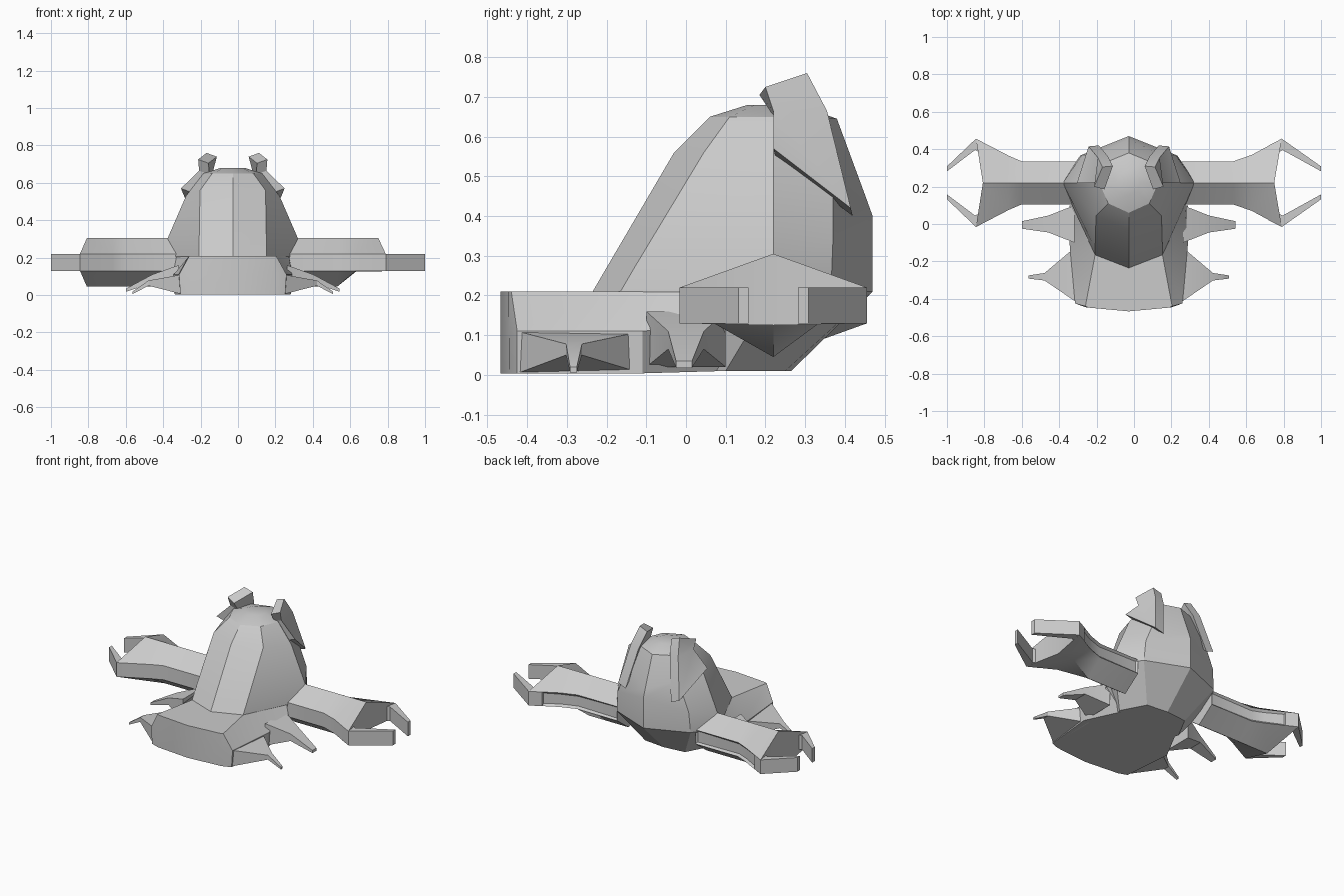
import bpy, bmesh, math

if "Cube" in bpy.data.objects:
    bpy.data.objects.remove(bpy.data.objects["Cube"])

CX = -0.028  # body centreline


def finish(name, bm, angle=25):
    bmesh.ops.recalc_face_normals(bm, faces=bm.faces)
    me = bpy.data.meshes.new(name)
    bm.to_mesh(me)
    bm.free()
    ob = bpy.data.objects.new(name, me)
    bpy.context.collection.objects.link(ob)
    bpy.ops.object.select_all(action='DESELECT')
    ob.select_set(True)
    bpy.context.view_layer.objects.active = ob
    bpy.ops.object.shade_smooth_by_angle(angle=math.radians(angle))
    return ob


def loft(rings):
    """Bridge equal-length closed rings of points and cap both ends."""
    bm = bmesh.new()
    vs = [[bm.verts.new(p) for p in r] for r in rings]
    n = len(vs[0])
    for a, b in zip(vs, vs[1:]):
        for i in range(n):
            j = (i + 1) % n
            bm.faces.new((a[i], a[j], b[j], b[i]))
    for r in (vs[0], vs[-1]):
        if n == 6:  # split along the ridge
            bm.faces.new((r[0], r[1], r[2], r[3]))
            bm.faces.new((r[3], r[4], r[5], r[0]))
        else:
            bm.faces.new(r)
    return bm


def both_sides(half):
    """Half outline (front to back, as offsets) -> closed ring about CX."""
    right = [(CX + d, y, z) for d, y, z in half]
    left = [(CX - d, y, z) for d, y, z in reversed(half) if d > 0]
    return right + left


# domed body, eight sided
body = [
    [(0, -0.15, .01), (.15, -0.12, .01), (.22, .1, .01), (.14, .25, .01), (0, .265, .01)],
    [(0, -.235, .21), (.18, -.165, .21), (.36, .22, .21), (.26, .365, .21), (0, .47, .21)],
    [(0, -.20, .27), (.18, -.13, .27), (.352, .22, .295), (.25, .37, .34), (0, .47, .40)],
    [(0, -.03, .56), (.175, .045, .56), (.25, .22, .53), (.175, .37, .52), (0, .452, .45)],
    [(0, .06, .65), (.11, .11, .65), (.157, .22, .65), (.11, .335, .65), (0, .38, .645)],
    [(0, .155, .68), (.046, .174, .68), (.065, .22, .68), (.046, .266, .68), (0, .285, .68)],
]
finish("body", loft([both_sides(r) for r in body]))

# flat front base with sloping flanks
base = [
    [(0, -.467, .004), (.225, -.445, .003), (.28, -.425, .003), (.31, -.11, .004), (.2, .1, .01)],
    [(0, -.467, .11), (.226, -.446, .11), (.287, -.425, .11), (.316, -.11, .11), (.316, .1, .13)],
    [(0, -.467, .21), (.215, -.447, .21), (.232, -.44, .21), (.18, -.165, .21), (.30, .1, .21)],
]
finish("front_base", loft([both_sides(r) for r in base]))

# legs: (offset, y min, y max, z bottom, z top)
legs = {
    "front_leg": [(.27, -.425, -.11, .004, .11), (.45, -.302, -.262, .05, .078),
                  (.535, -.292, -.275, .006, .02)],
    "rear_leg": [(.29, -.1, .1, .02, .16), (.43, -.045, .045, .065, .11),
                 (.57, -.025, .015, .018, .035)],
}
for name, secs in legs.items():
    for s, side in ((1, "right"), (-1, "left")):
        rings = [[(CX + s * d, a, zb), (CX + s * d, b, zb),
                  (CX + s * d, b, zt), (CX + s * d, a, zt)] for d, a, b, zb, zt in secs]
        finish(f"{name}_{side}", loft(rings))

# arms: (side x, ridge x, half width, underside z), hexagonal section
ARM_Y = .22
arms = {
    1: [(.25, .25, .115, .045), (.53, .53, .115, .045), (.63, .63, .15, .125),
        (.79, .75, .236, .125)],
    -1: [(.30, .30, .115, .045), (.60, .60, .115, .045), (.67, .67, .145, .045),
         (.845, .808, .236, .045)],
}
for s, secs in arms.items():
    side = "right" if s > 0 else "left"
    rings = []
    for x, xr, w, zb in secs:
        rings.append([(s * xr, ARM_Y, .305), (s * x, ARM_Y + w, .22), (s * x, ARM_Y + w, .13),
                      (s * xr, ARM_Y, zb), (s * x, ARM_Y - w, .13), (s * x, ARM_Y - w, .22)])
    bm = loft(rings)
    bmesh.ops.recalc_face_normals(bm, faces=bm.faces)
    # recessed panel along the back of the arm
    band = [f for f in bm.faces if all(v.co.y > ARM_Y + .1 for v in f.verts)]
    bmesh.ops.inset_region(bm, faces=band, thickness=.014, depth=-.012)
    finish(f"arm_{side}", bm, 35)

    # pincer fingers
    bend, notch = secs[-1][0], secs[-1][1]
    for m, pos in ((1, "back"), (-1, "front")):
        outline = [(bend, .236), (1, .088), (1, .062), (bend + .005, .175),
                   (notch - .03, .14), (notch - .03, .20)]
        bot = [(s * x, ARM_Y + m * d, .13) for x, d in outline]
        top = [(x, y, .22) for x, y, _ in bot]
        finish(f"pincer_{pos}_{side}", loft([bot, top]))

# bent eye-stalk plates on the dome sides: outer outline, extruded inward
plate = [(.185, .20, .725), (.14, .305, .76), (.165, .355, .665),
         (.215, .415, .42), (.277, .22, .57), (.18, .22, .665)]
for s, side in ((1, "right"), (-1, "left")):
    bm = bmesh.new()
    o = [bm.verts.new((CX + s * d, y, z)) for d, y, z in plate]
    i = [bm.verts.new((CX + s * (d - .055), y + .005, z - .02)) for d, y, z in plate]
    i[0].co.y = .185
    for r in (o, i):
        bm.faces.new((r[0], r[1], r[2], r[5]))
        bm.faces.new((r[5], r[2], r[3], r[4]))
    for k in range(6):
        j = (k + 1) % 6
        bm.faces.new((o[k], o[j], i[j], i[k]))
    finish(f"eye_plate_{side}", bm)
